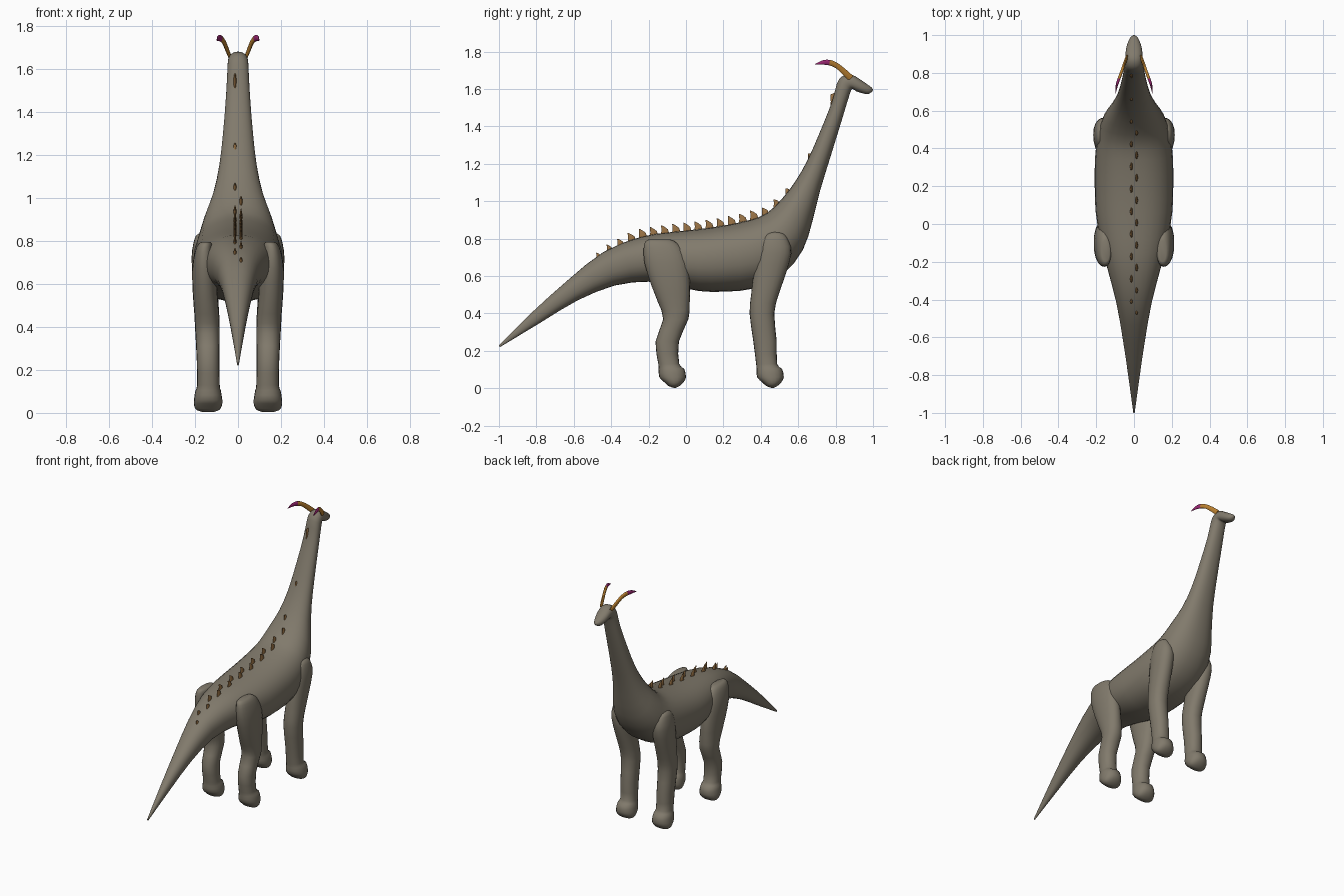
import bpy
import bmesh
from math import cos, sin, pi, copysign
from mathutils import Vector

if "Cube" in bpy.data.objects:
    bpy.data.objects.remove(bpy.data.objects["Cube"], do_unlink=True)


def material(name, rgb):
    mat = bpy.data.materials.new(name)
    mat.use_nodes = True
    mat.diffuse_color = (*rgb, 1)
    mat.node_tree.nodes["Principled BSDF"].inputs["Base Color"].default_value = (*rgb, 1)
    return mat


hide = material("grey brown hide", (0.22, 0.195, 0.15))
spike_brown = material("spike brown", (0.32, 0.17, 0.06))
horn_orange = material("horn orange", (0.5, 0.22, 0.03))
horn_magenta = material("horn magenta", (0.33, 0.02, 0.17))


def smooth_rows(rows, steps):
    """Catmull-Rom interpolation between section rows."""
    rows = [Vector(r) for r in rows]
    out = []
    for i in range(len(rows) - 1):
        a, b, c, d = (rows[min(max(i + k, 0), len(rows) - 1)] for k in (-1, 0, 1, 2))
        for s in range(steps):
            t = s / steps
            out.append(b + (c - a) * (t / 2) + (a * 2 - b * 5 + c * 4 - d) * (t * t / 2)
                       + (b * 3 - a - c * 3 + d) * (t ** 3 / 2))
    return out + [rows[-1]]


def add_loft(bm, rows, sides=20, steps=2, power=1.0, side=1):
    """Skin rows of (y, z, opposite y, opposite z, centre x, half width)."""
    rings = []
    for y1, z1, y2, z2, x, w in smooth_rows(rows, steps):
        ring = []
        for k in range(sides):
            c, s = cos(2 * pi * k / sides), sin(2 * pi * k / sides)
            c, s = (copysign(abs(v) ** power, v) for v in (c, s))
            ring.append(bm.verts.new((side * (x + max(w, 0.001) * c),
                                      (y1 + y2) / 2 + (y1 - y2) / 2 * s,
                                      (z1 + z2) / 2 + (z1 - z2) / 2 * s)))
        rings.append(ring)
    for a, b in zip(rings, rings[1:]):
        for k in range(sides):
            n = (k + 1) % sides
            bm.faces.new((a[k], a[n], b[n], b[k]))
    bm.faces.new(rings[0])
    bm.faces.new(rings[-1])


def finish(name, bm, mats, angle=1.0):
    bmesh.ops.recalc_face_normals(bm, faces=bm.faces)
    mesh = bpy.data.meshes.new(name)
    bm.to_mesh(mesh)
    bm.free()
    for mat in mats:
        mesh.materials.append(mat)
    obj = bpy.data.objects.new(name, mesh)
    bpy.context.collection.objects.link(obj)
    bpy.ops.object.select_all(action="DESELECT")
    obj.select_set(True)
    bpy.context.view_layer.objects.active = obj
    bpy.ops.object.shade_smooth_by_angle(angle=angle)
    return obj


# Tail, trunk, neck and head in one skin: back y, back z, belly y, belly z, half width
body = [
    (-1, .23, -.995, .22, .004), (-.83, .4, -.78, .35, .03), (-.63, .58, -.58, .47, .06),
    (-.44, .73, -.38, .55, .095), (-.24, .81, -.2, .57, .145), (-.08, .835, -.07, .55, .18),
    (.06, .85, .07, .52, .203), (.2, .87, .21, .517, .208), (.34, .9, .37, .535, .206),
    (.43, .935, .52, .61, .19), (.51, 1.01, .625, .74, .16), (.58, 1.1, .675, .89, .118),
    (.65, 1.22, .715, 1.05, .088), (.72, 1.38, .77, 1.23, .069), (.78, 1.53, .835, 1.44, .055),
    (.807, 1.63, .876, 1.575, .049), (.835, 1.668, .89, 1.6, .047),
    (.88, 1.68, .91, 1.588, .045), (.93, 1.652, .935, 1.58, .041),
    (.97, 1.625, .965, 1.573, .03), (.993, 1.608, .985, 1.578, .018), (1, 1.597, .998, 1.59, .004)]
bm = bmesh.new()
add_loft(bm, [(a, b, c, d, 0, w) for a, b, c, d, w in body], sides=28, power=0.9)
finish("body", bm, [hide])

# Legs: height, rear y, front y, inner x, outer x; both pairs share one foot shape
foot = [(.25, .36, .485, .087, .192), (.13, .375, .487, .085, .19), (.105, .377, .513, .08, .198),
        (.06, .38, .523, .073, .205), (.03, .41, .508, .076, .203), (.012, .43, .488, .09, .19),
        (.003, .455, .47, .12, .16)]
front = [(.836, .465, .485, .15, .175), (.825, .43, .525, .135, .195), (.785, .4, .55, .12, .208),
         (.72, .38, .563, .1, .216), (.6, .36, .53, .095, .21), (.5, .348, .495, .09, .205),
         (.4, .34, .472, .085, .2)]
hind = [(.795, -.2, -.085, .13, .17), (.785, -.217, -.06, .12, .185), (.75, -.226, -.025, .115, .2),
        (.67, -.222, .01, .1, .213), (.55, -.185, .022, .095, .21), (.46, -.15, .02, .088, .203),
        (.37, -.122, .013, .085, .198)]
for side, label in ((1, "left"), (-1, "right")):
    for pair, upper, shift in (("front", front, 0), ("hind", hind, -.523)):
        rows = upper + [(z, a + shift, b + shift, c, d) for z, a, b, c, d in foot]
        bm = bmesh.new()
        add_loft(bm, [(b, z, a, z, (c + d) / 2, (d - c) / 2) for z, a, b, c, d in rows],
                 side=side, power=0.9)
        finish(f"{pair}_leg_{label}", bm, [hide])

    # Backswept horn with a coloured tip
    horn = [(.895, 1.67, .87, 1.645, .038, .007), (.85, 1.71, .835, 1.68, .053, .008),
            (.81, 1.74, .8, 1.712, .066, .008), (.77, 1.757, .765, 1.726, .08, .008),
            (.73, 1.754, .73, 1.73, .092, .006), (.69, 1.734, .69, 1.73, .098, .001)]
    bm = bmesh.new()
    add_loft(bm, horn, sides=10, side=side)
    for face in bm.faces:
        face.material_index = int(face.calc_center_median().y < .77)
    finish(f"horn_{label}", bm, [horn_orange, horn_magenta])


def back_height(y):
    for p, q in zip(body, body[1:]):
        if p[0] <= y <= q[0]:
            return p[1] + (q[1] - p[1]) * (y - p[0]) / (q[0] - p[0])


# Two staggered rows of hooked spikes along the back, smaller toward the ends
bm = bmesh.new()
spikes = [(-.47 + .0595 * i, min(1, .5 + .17 * min(i, 17 - i))) for i in range(18)]
for i, (y, size) in enumerate(spikes + [(.66, .35), (.785, .6)]):
    x = .014 if i % 2 == 0 and i < 18 else -.014
    z = back_height(y) - .004
    slope = (back_height(y + .02) - back_height(y - .02)) / .04
    h, r = .045 * size, .023 * size
    add_loft(bm, [(y + r, z + r * slope - .01, y - r, z - r * slope - .01, x, .007),
                  (y + r * .7, z + h * .5 + r * slope * .5, y - r * .8, z + h * .4 - r * slope * .5, x, .006),
                  (y - r * .7, z + h, y - r * .9, z + h, x, .001)], sides=8)
finish("back_spikes", bm, [spike_brown])
